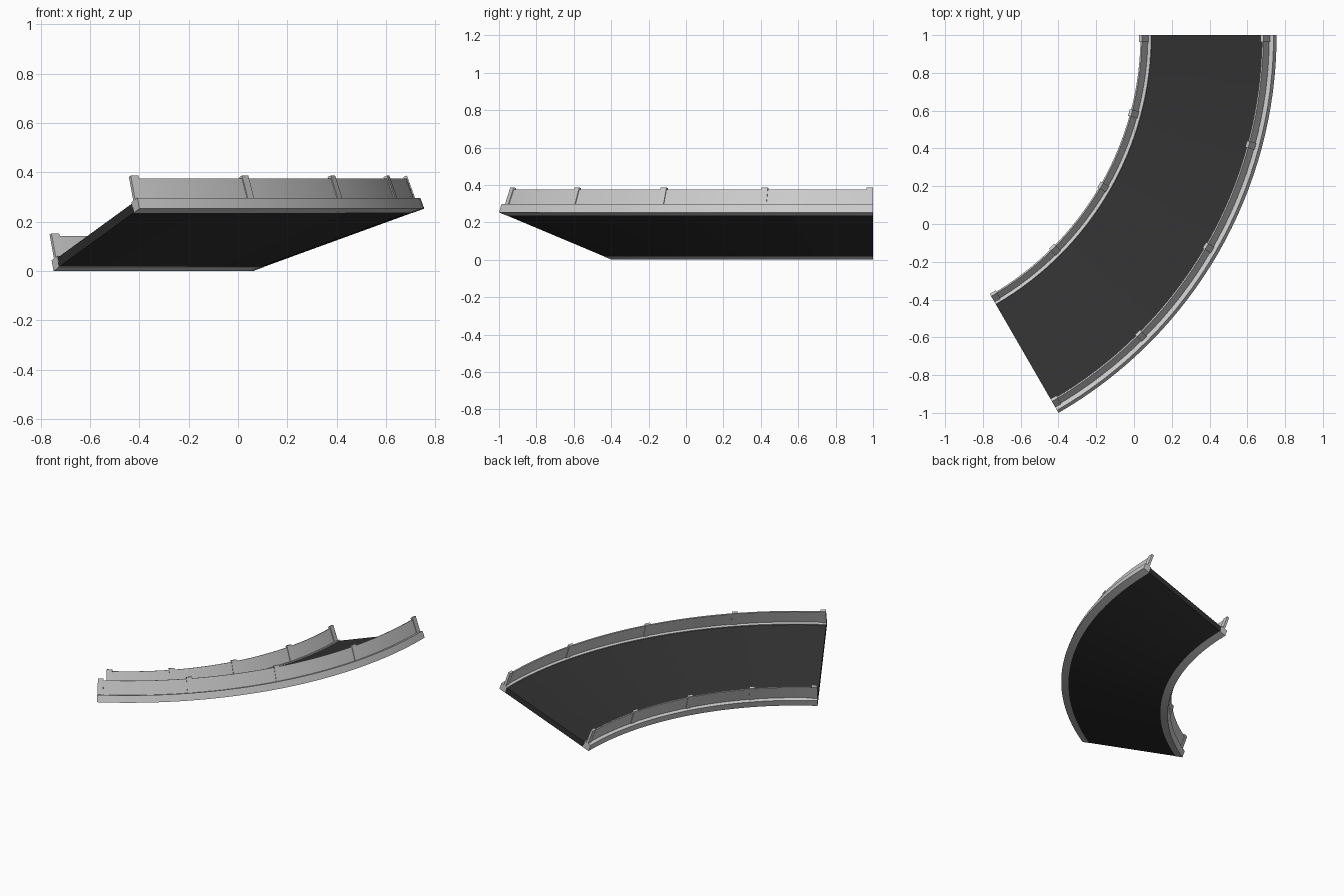
import bpy
import bmesh
from math import radians, sin, cos

if "Cube" in bpy.data.objects:
    bpy.data.objects.remove(bpy.data.objects["Cube"])

BANK = radians(20)
ARC = radians(60)
R_IN = 1.614          # radius at the inner bottom edge
WIDTH = 0.74          # width measured along the banked deck
R_OUT = R_IN + WIDTH * cos(BANK)
CX, CY = 0.755 - R_OUT, 1.0
SEGS = 32


def radial(s, n):
    """Banked coordinates (across, normal) to radius and height."""
    return R_IN + s * cos(BANK) - n * sin(BANK), s * sin(BANK) + n * cos(BANK)


def finish(bm, name, mat=None):
    bmesh.ops.recalc_face_normals(bm, faces=bm.faces)
    mesh = bpy.data.meshes.new(name)
    bm.to_mesh(mesh)
    bm.free()
    ob = bpy.data.objects.new(name, mesh)
    bpy.context.collection.objects.link(ob)
    if mat:
        mesh.materials.append(mat)
    ob.select_set(True)
    bpy.context.view_layer.objects.active = ob
    bpy.ops.object.shade_smooth_by_angle(angle=radians(30))
    ob.select_set(False)


def sweep(name, s0, s1, n0, n1, mat=None):
    """Rectangle in banked coordinates swept round the bend."""
    bm = bmesh.new()
    rings = []
    for i in range(SEGS + 1):
        a = -ARC * i / SEGS
        ring = []
        for s, n in ((s0, n0), (s1, n0), (s1, n1), (s0, n1)):
            r, z = radial(s, n)
            ring.append(bm.verts.new((CX + r * cos(a), CY + r * sin(a), z)))
        rings.append(ring)
    for p, q in zip(rings, rings[1:]):
        for k in range(4):
            j = (k + 1) % 4
            bm.faces.new((p[k], p[j], q[j], q[k]))
    bm.faces.new(rings[0])
    bm.faces.new(rings[-1])
    finish(bm, name, mat)


def post(name, angle, s, shift):
    """Upright leaning with the bank; shift keeps end posts flush."""
    bm = bmesh.new()
    bmesh.ops.create_cube(bm, size=1)
    for v in bm.verts:
        r, z = radial(s + v.co.x * 0.016, 0.095 + v.co.z * 0.11)
        t = v.co.y * 0.036 + shift
        v.co = (CX + r * cos(angle) - t * sin(angle),
                CY + r * sin(angle) + t * cos(angle), z)
    finish(bm, name)


asphalt = bpy.data.materials.new("asphalt")
asphalt.diffuse_color = (0.03, 0.03, 0.03, 1)
asphalt.use_nodes = True
asphalt.node_tree.nodes["Principled BSDF"].inputs["Base Color"].default_value = asphalt.diffuse_color

# Banked road deck
sweep("road_deck", 0.045, WIDTH - 0.045, 0.001, 0.04, asphalt)

# Kerbs, guard rails and posts on both edges
for side, edge, d in (("inner", 0, 1), ("outer", WIDTH, -1)):
    a, b = sorted((edge, edge + d * 0.05))
    sweep(side + "_kerb", a, b, 0, 0.047)
    c = edge + d * 0.028
    sweep(side + "_rail", c - 0.004, c + 0.004, 0.045, 0.139)
    for i in range(5):
        shift = {0: -0.018, 4: 0.018}.get(i, 0)
        post(f"{side}_post_{i + 1}", -ARC * i / 4, c, shift)
